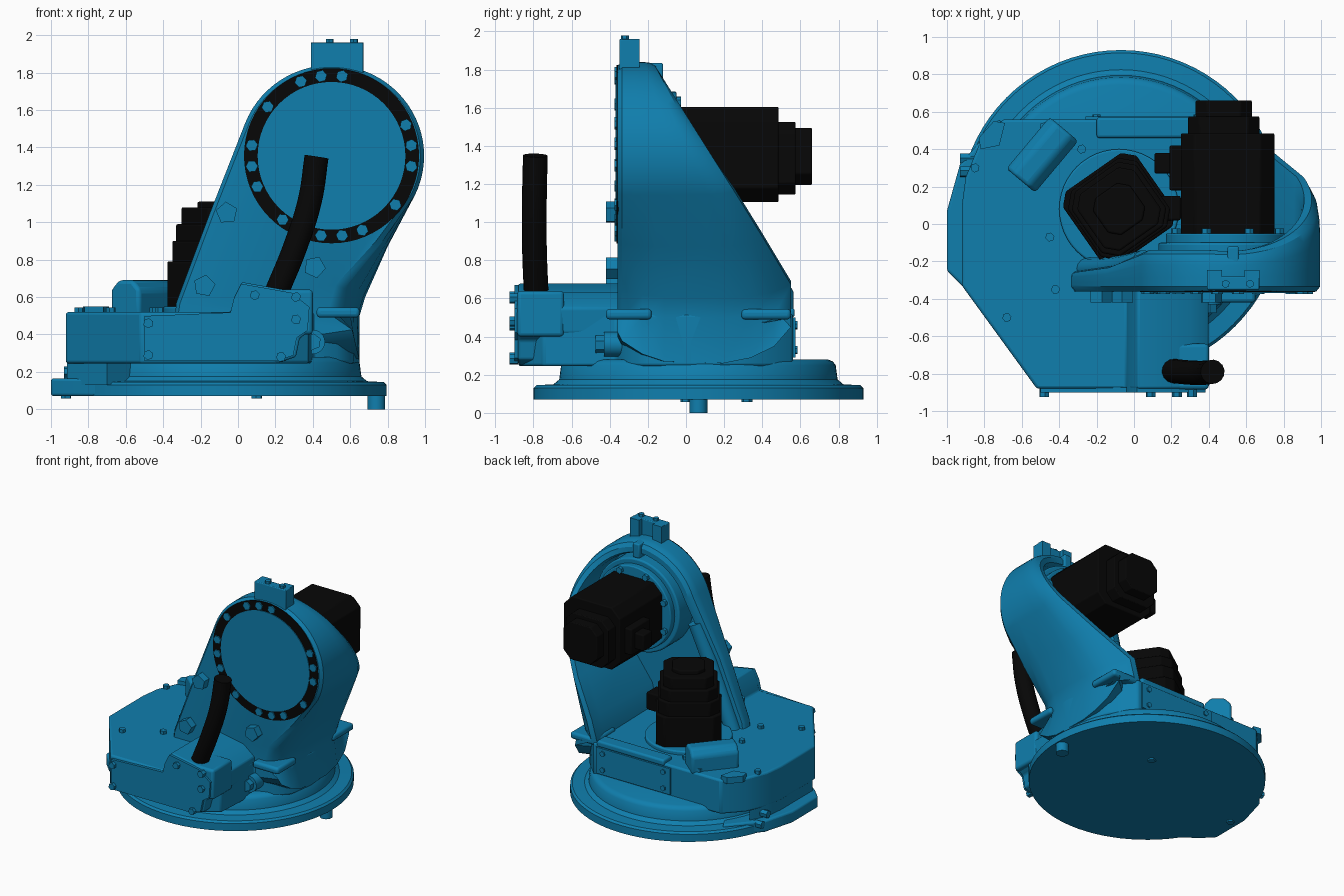
import bpy, bmesh, math
from mathutils import Matrix, Vector

if "Cube" in bpy.data.objects:
    bpy.data.objects.remove(bpy.data.objects["Cube"])

def material(name, c):
    m = bpy.data.materials.new(name)
    m.diffuse_color = (*c, 1)
    m.use_nodes = True
    m.node_tree.nodes["Principled BSDF"].inputs["Base Color"].default_value = m.diffuse_color
    return m

BLUE = material("blue_paint", (0.005, 0.21, 0.42))
BLACK = material("black_paint", (0.002, 0.002, 0.002))

def finish(bm, name, mat, bevel=0):
    bmesh.ops.recalc_face_normals(bm, faces=bm.faces)
    me = bpy.data.meshes.new(name)
    bm.to_mesh(me)
    bm.free()
    ob = bpy.data.objects.new(name, me)
    bpy.context.collection.objects.link(ob)
    me.materials.append(mat)
    if bevel:
        b = ob.modifiers.new("bevel", 'BEVEL')
        b.width, b.segments, b.limit_method = bevel, 3, 'ANGLE'
        b.angle_limit = math.radians(35)
    return ob

def place(p, q, h, axis):
    return {'z': (p, q, h), 'y': (p, h, q), 'x': (h, p, q)}[axis]

def loft(bm, rings):
    rows = [[bm.verts.new(c) for c in r] for r in rings]
    n = len(rows[0])
    for a, b in zip(rows, rows[1:]):
        for i in range(n):
            bm.faces.new((a[i], a[(i + 1) % n], b[(i + 1) % n], b[i]))
    bm.faces.new(rows[0])
    bm.faces.new(rows[-1])

def prism(name, pts, axis, a, b, mat=BLUE, bevel=0):
    bm = bmesh.new()
    loft(bm, [[place(p, q, h, axis) for p, q in pts] for h in (a, b)])
    return finish(bm, name, mat, bevel)

def box(name, x, y, z, mat=BLUE, bevel=0):
    return prism(name, [(x[0], y[0]), (x[1], y[0]), (x[1], y[1]), (x[0], y[1])], 'z', *z, mat, bevel)

def ngon(c, r, n, turn=0):
    return [(c[0] + r * math.cos(turn + 2 * math.pi * i / n),
             c[1] + r * math.sin(turn + 2 * math.pi * i / n)) for i in range(n)]

def disc(name, c, r, axis, a, b, mat=BLUE, n=48, bevel=0):
    return prism(name, ngon(c, r, n), axis, a, b, mat, bevel)

def chamfered(c, half, cut, turn=0):
    h, k = half, half - cut
    pts = [(h, -k), (h, k), (k, h), (-k, h), (-h, k), (-h, -k), (-k, -h), (k, -h)]
    s, t = math.sin(turn), math.cos(turn)
    return [(c[0] + p * t - q * s, c[1] + p * s + q * t) for p, q in pts]

def bolts(name, spots, r, axis, a, b, mat=BLUE, n=6):
    bm = bmesh.new()
    for i, c in enumerate(spots):
        pts = ngon(c, r, n, 0.4 + i)
        loft(bm, [[place(p, q, h, axis) for p, q in pts] for h in (a, b)])
    return finish(bm, name, mat)

def tube(name, pts, r, mat):
    cu = bpy.data.curves.new(name, 'CURVE')
    cu.dimensions, cu.bevel_depth, cu.bevel_resolution, cu.use_fill_caps = '3D', r, 5, True
    s = cu.splines.new('BEZIER')
    s.bezier_points.add(len(pts) - 1)
    for bp, p in zip(s.bezier_points, pts):
        bp.co = p
        bp.handle_left_type = bp.handle_right_type = 'AUTO'
    ob = bpy.data.objects.new(name, cu)
    bpy.context.collection.objects.link(ob)
    cu.materials.append(mat)
    return ob

# Turned base flange with stepped tier
bm = bmesh.new()
section = [(0.865, 0.07), (0.865, 0.13), (0.85, 0.145), (0.76, 0.15), (0.73, 0.175),
           (0.72, 0.25), (0.705, 0.27), (0.68, 0.28)]
loft(bm, [[(x, y, z) for x, y in ngon((-0.07, 0.065), r, 80)] for r, z in section])
finish(bm, "base_flange", BLUE)
prism("flange_lug", [(-0.72, 0.56), (-0.93, 0.32), (-1, 0.07), (-1, -0.25), (-0.92, -0.33),
                     (-0.7, -0.5), (-0.4, 0)], 'z', 0.07, 0.165, BLUE, 0.015)
disc("stop_pin", (0.74, 0.065), 0.047, 'z', 0, 0.1, BLUE, 24)
bolts("underside_bolts", [(-0.92, 0.0), (0.1, 0.32)], 0.03, 'z', 0.058, 0.1)

# Main gear housing, its skirt and its raised front box
prism("gear_housing", [(-0.7, 0.56), (-0.83, 0.42), (-0.9, 0.25), (-0.92, 0.1), (-0.92, -0.33),
                       (-0.52, -0.88), (0.2, -0.88), (0.38, -0.75), (0.4, -0.36), (0.53, -0.31), (0.62, -0.2),
                       (0.65, 0), (0.64, 0.2), (0.58, 0.4), (0.43, 0.56)], 'z', 0.245, 0.52, BLUE, 0.015)
prism("housing_skirt", [(-0.83, 0.38), (-0.9, 0.25), (-0.915, 0.1), (-0.915, -0.3), (-0.7, -0.56),
                        (-0.4, -0.3)], 'z', 0.13, 0.26)
front = [(-0.52, 0.25), (0.22, 0.25), (0.31, 0.28), (0.33, 0.38), (0.39, 0.42), (0.4, 0.55),
         (0.3, 0.63), (0.02, 0.68), (-0.02, 0.6), (-0.04, 0.52), (-0.52, 0.5)]
prism("front_box", front, 'y', -0.88, -0.33, BLUE, 0.012)
prism("front_cover", [(0.96 * x - 0.002, 0.46 + 0.96 * (z - 0.46)) for x, z in front], 'y', -0.9, -0.87)
box("cable_box", (0.05, 0.4), (-0.885, -0.64), (0.4, 0.64), BLUE, 0.02)
bolts("front_cover_bolts", [(-0.48, 0.46), (-0.48, 0.29), (0.09, 0.61), (0.31, 0.6), (0.31, 0.48),
                            (0.23, 0.28)], 0.027, 'y', -0.925, -0.88)
bolts("housing_top_bolts", [(-0.85, 0.3), (-0.48, 0.52), (-0.28, 0.4), (-0.45, -0.07), (-0.68, -0.5),
                            (-0.42, -0.35)], 0.025, 'z', 0.51, 0.545)
prism("corner_pad", [(-0.82, 0.4), (-0.72, 0.42), (-0.69, 0.54), (-0.75, 0.55), (-0.83, 0.46)], 'z', 0.5, 0.55)
box("rear_beam", (-0.2, 0.4), (0.46, 0.57), (0.5, 0.55), BLUE, 0.015)
box("rear_cover", (-0.26, 0.4), (0.55, 0.575), (0.29, 0.5))
bolts("rear_cover_bolts", [(x, z) for x in (-0.2, 0.34) for z in (0.33, 0.46)], 0.022, 'y', 0.57, 0.585)
bolts("flange_lug_bolts", [(0.35, 0.14), (0.28, 0.2)], 0.03, 'x', -0.93, -0.85)
for name, y in (("front_lift_tab", (-0.42, -0.18)), ("rear_lift_tab", (0.29, 0.55))):
    box(name, (0.42, 0.65), y, (0.49, 0.545), BLUE, 0.02)

# Connector housing on top of the gear housing
cap = prism("connector_housing", [(-0.1, -0.1), (0.1, -0.1), (0.1, 0.04), (0.05, 0.09),
                                  (-0.05, 0.09), (-0.1, 0.04)], 'y', -0.18, 0.18, BLUE, 0.02)
cap.matrix_world = Matrix.Translation((-0.49, 0.37, 0.6)) @ Matrix.Rotation(math.radians(-40), 4, 'Z')

# Hollow tower: outline in the front plane, its back edge sloping on the right
C = (0.5, 1.355)
outline = [(C[0] + 0.495 * math.cos(math.radians(a)), C[1] + 0.485 * math.sin(math.radians(a)))
           for a in range(-26, 160, 5)]
outline += [(-0.15, 1.05), (-0.33, 0.57), (-0.36, 0.26), (0.65, 0.26), (0.65, 0.5), (0.68, 0.6), (0.8, 0.87)]

def back(x, z):
    slope = min(-0.02 + (1.62 - z) * 0.57, 0.55)
    k = min(max((x - 0.3) / 0.35, 0), 1)
    k = k * k * (3 - 2 * k)
    left = -0.14 - 0.11 * min(max((1.5 - z) / 0.6, 0), 1)
    return slope * k + min(slope, left) * (1 - k)

def ring(d, extra, depth):
    # inset d everywhere, plus an extra inset that rounds the lower right corner
    out = []
    for i, (x, z) in enumerate(outline):
        a, b = Vector(outline[i - 1]), Vector(outline[(i + 1) % len(outline)])
        t = (b - a).normalized()
        low = min(max((1.0 - z) / 0.4, 0), 1) if x > 0.6 else 0
        s = d + extra * low
        out.append((x - t.y * s, depth(x, z), z + t.x * s))
    return out

def part(k):
    return lambda x, z: -0.335 + k * (back(x, z) + 0.335)

def flat(y):
    return lambda x, z: y

bm = bmesh.new()
loft(bm, [ring(0.02, 0.15, flat(-0.36)), ring(0, 0.12, flat(-0.335)),
          ring(0, 0.05, part(0.12)), ring(0, 0.01, part(0.25)),
          ring(0, 0, part(0.6)), ring(0.004, 0.025, part(0.76)), ring(0.015, 0.075, part(0.9)),
          ring(0.045, 0.15, part(1)), ring(0.085, 0.16, part(1)),
          ring(0.1, 0.12, part(0.85)), ring(0.105, 0.1, flat(-0.27))])
finish(bm, "tower_shell", BLUE)
tube("tower_left_rib", [(0.05, -0.2, 1.3), (-0.08, -0.23, 0.95), (-0.25, -0.24, 0.5)], 0.06, BLUE)

# Shoulder joint on the front face
disc("joint_ring", C, 0.468, 'y', -0.364, -0.3, BLACK, 64)
disc("joint_disc", C, 0.395, 'y', -0.37, -0.3, BLUE, 64)
spots = [math.radians(7.5 + 15 * k) for k in (0, 1, 5, 6, 7, 9, 11, 12, 13, 15, 17, 18, 19, 21, 23)]
bolts("joint_bolts", [(C[0] + 0.43 * math.cos(a), C[1] + 0.43 * math.sin(a)) for a in spots],
      0.033, 'y', -0.374, -0.35)
bolts("tower_plugs", [(-0.06, 1.05), (-0.18, 0.66), (0.41, 0.76)], 0.06, 'y', -0.42, -0.33, BLUE, 5)
disc("lower_plug_collar", (0.4, 0.36), 0.065, 'y', -0.43, -0.32, BLUE, 24)
bolts("lower_plug", [(0.4, 0.36)], 0.045, 'y', -0.475, -0.4)

# Lifting block on the crown with a notch at the back
box("crown_block", (0.39, 0.67), (-0.35, -0.28), (1.78, 1.96), BLUE, 0.006)
for name, x in (("crown_cheek_left", (0.39, 0.47)), ("crown_cheek_right", (0.59, 0.67))):
    box(name, x, (-0.29, -0.245), (1.8, 1.96))
bolts("crown_bolts", [(0.49, -0.32), (0.62, -0.32)], 0.022, 'z', 1.95, 1.98)
box("crown_rib", (0.5, 0.56), (-0.3, -0.12), (1.72, 1.835), BLUE, 0.01)

# Shoulder motor pointing backwards
disc("motor_boss", C, 0.37, 'y', -0.3, -0.1, BLUE, 56, 0.012)
disc("motor_flange", C, 0.33, 'y', -0.12, -0.05, BLUE, 48, 0.008)
bolts("motor_flange_bolts", ngon(C, 0.3, 8, 0.39), 0.026, 'y', -0.06, -0.025)
prism("shoulder_motor", chamfered(C, 0.25, 0.075), 'y', -0.06, 0.485, BLACK, 0.008)
prism("shoulder_motor_encoder", chamfered((0.48, 1.335), 0.19, 0.06), 'y', 0.47, 0.575, BLACK, 0.006)
prism("shoulder_motor_cap", chamfered((0.48, 1.345), 0.15, 0.06), 'y', 0.56, 0.66, BLACK, 0.006)
box("shoulder_motor_plug", (0.11, 0.27), (0.27, 0.38), (1.27, 1.4), BLACK, 0.01)
box("shoulder_motor_plug_base", (0.19, 0.27), (0.18, 0.42), (1.23, 1.44), BLACK, 0.01)

# Upright motor turning the base
M, turn = (-0.08, 0.08), math.radians(35)
disc("base_motor_seat", M, 0.32, 'z', 0.5, 0.55, BLUE, 48, 0.01)
for name, half, cut, z in (("base_motor", 0.24, 0.06, (0.53, 0.79)), ("base_motor_middle", 0.225, 0.07, (0.78, 0.9)),
                           ("base_motor_upper", 0.21, 0.07, (0.88, 0.99)),
                           ("base_motor_encoder", 0.185, 0.06, (0.98, 1.08)), ("base_motor_cap", 0.12, 0.05, (1.07, 1.11))):
    prism(name, chamfered(M, half, cut, turn), 'z', *z, BLACK, 0.01)
box("base_motor_plug", (0.1, 0.25), (0.02, 0.15), (0.68, 0.82), BLACK, 0.01)

# Cable rising from the front box
tube("cable", [(0.2, -0.785, 0.61), (0.31, -0.795, 0.88), (0.385, -0.795, 1.12), (0.42, -0.79, 1.35)], 0.065, BLACK)

# Smooth round surfaces, keep edges crisp
for ob in bpy.context.scene.objects:
    if ob.type == 'MESH':
        ob.select_set(True)
        bpy.context.view_layer.objects.active = ob
bpy.ops.object.shade_smooth_by_angle(angle=math.radians(32))
